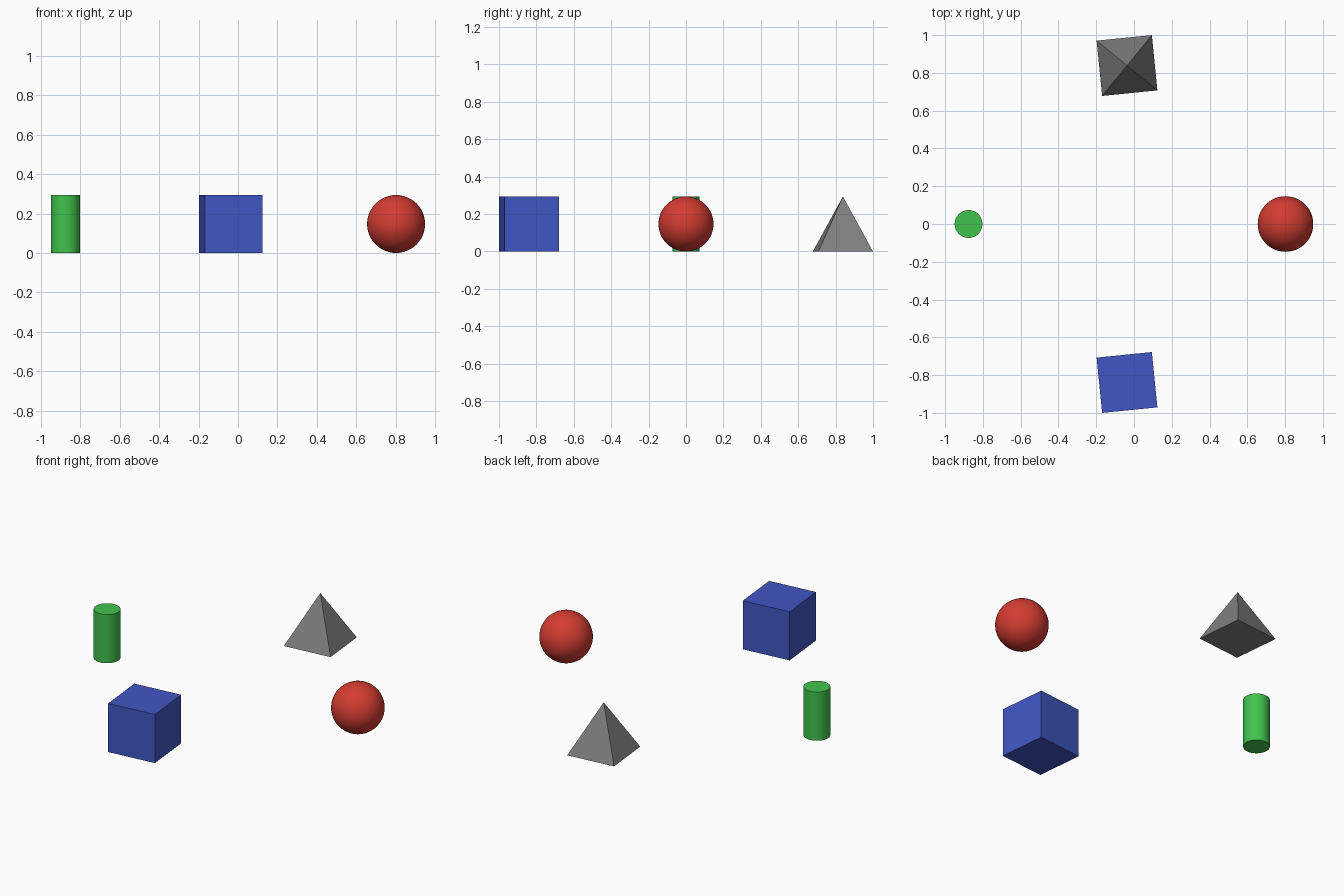
import bpy
import math

if "Cube" in bpy.data.objects:
    bpy.data.objects.remove(bpy.data.objects["Cube"])

SIZE = 0.294          # common height of all four solids
RING = 0.839          # distance of each solid from the ring centre
CX = -0.037           # ring centre
TURN = 0.1            # slight turn of the cube and pyramid


def linear(r, g, b):
    def conv(c):
        c /= 255
        return c / 12.92 if c <= 0.04045 else ((c + 0.055) / 1.055) ** 2.4
    return (conv(r), conv(g), conv(b), 1)


def finish(name, colour_name, rgb, smooth=False):
    obj = bpy.context.object
    obj.name = name
    mat = bpy.data.materials.new(colour_name)
    mat.diffuse_color = linear(*rgb)
    mat.use_nodes = True
    mat.node_tree.nodes["Principled BSDF"].inputs["Base Color"].default_value = mat.diffuse_color
    obj.data.materials.append(mat)
    if smooth:
        bpy.ops.object.shade_smooth_by_angle(angle=math.radians(40))
    return obj


# Cube at the front
bpy.ops.mesh.primitive_cube_add(size=SIZE, location=(CX, -RING, SIZE / 2),
                                rotation=(0, 0, TURN))
finish("cube", "blue", (65, 86, 195))

# Four-sided pyramid at the back
bpy.ops.mesh.primitive_cone_add(vertices=4, radius1=SIZE / math.sqrt(2), radius2=0,
                                depth=SIZE, location=(CX, RING, SIZE / 2),
                                rotation=(0, 0, TURN + math.pi / 4))
finish("pyramid", "grey", (128, 128, 128))

# Sphere on the right
bpy.ops.mesh.primitive_uv_sphere_add(segments=48, ring_count=24, radius=SIZE / 2,
                                     location=(CX + RING, 0, SIZE / 2))
finish("sphere", "red", (211, 60, 50), smooth=True)

# Cylinder on the left
bpy.ops.mesh.primitive_cylinder_add(vertices=48, radius=SIZE / 4, depth=SIZE,
                                    location=(CX - RING, 0, SIZE / 2))
finish("cylinder", "green", (65, 195, 77), smooth=True)
